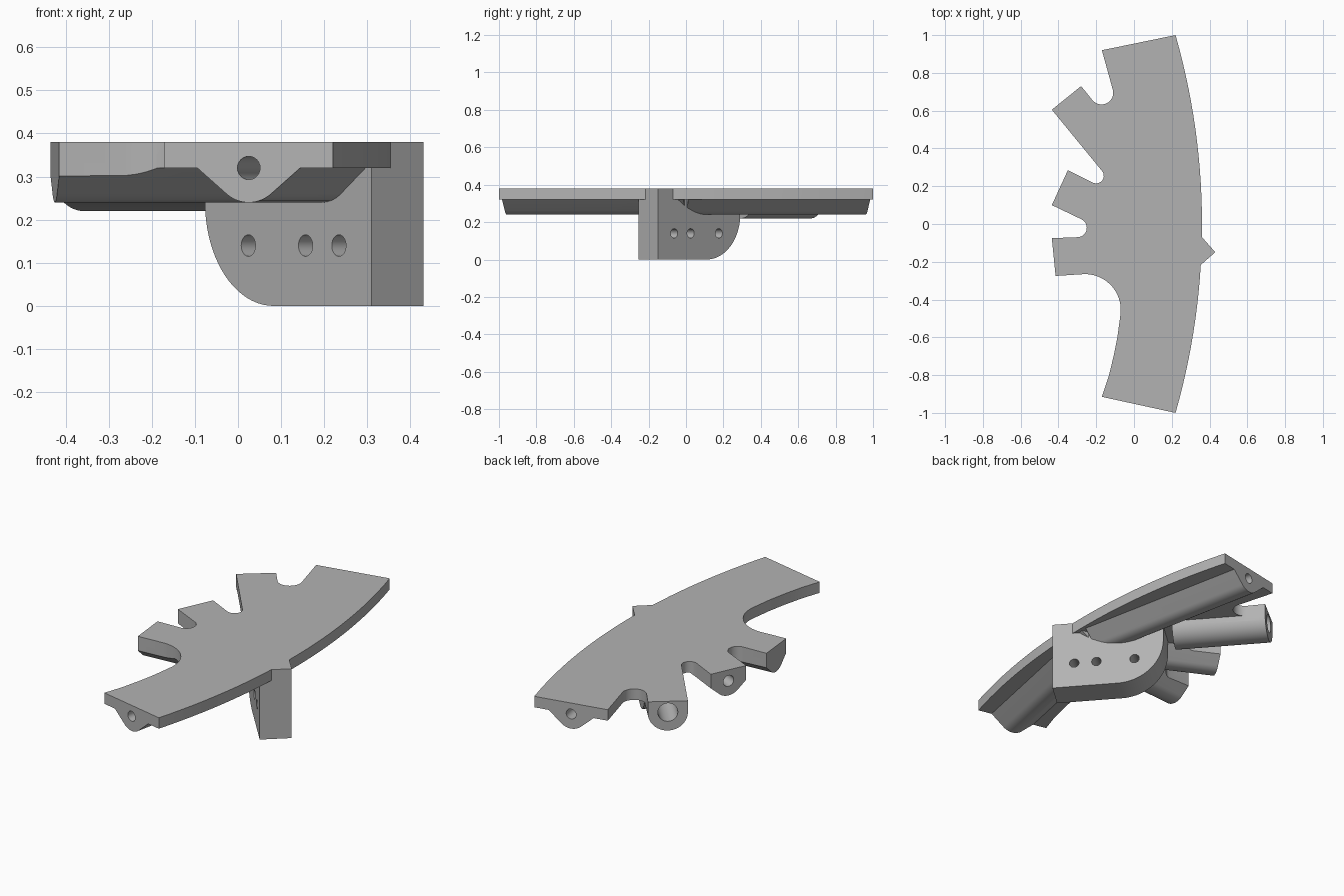
import bpy, bmesh
from math import cos, sin, radians, sqrt
from mathutils import Matrix, Vector

if "Cube" in bpy.data.objects:
    bpy.data.objects.remove(bpy.data.objects["Cube"], do_unlink=True)

grey = bpy.data.materials.new("plain grey")
grey.use_nodes = True
colour = (0.45, 0.45, 0.45, 1)
grey.diffuse_color = colour
grey.node_tree.nodes["Principled BSDF"].inputs["Base Color"].default_value = colour

TOP, UNDER = 0.38, 0.32      # slab faces; the bores run level with its underside
UP = Vector((0, 0, 1))


def arc(cx, cy, r, a0, a1, n=14):
    angles = [radians(a0 + (a1 - a0) * i / n) for i in range(n + 1)]
    return [(cx + r * cos(a), cy + r * sin(a)) for a in angles]


def prism(name, points, depth, frame=Matrix()):
    """Extrude a 2D outline along the local z of a frame."""
    bm = bmesh.new()
    face = bm.faces.new([bm.verts.new((x, y, 0)) for x, y in points])
    grown = bmesh.ops.extrude_face_region(bm, geom=[face])["geom"]
    moved = [v for v in grown if isinstance(v, bmesh.types.BMVert)]
    bmesh.ops.translate(bm, verts=moved, vec=(0, 0, depth))
    bmesh.ops.recalc_face_normals(bm, faces=bm.faces)
    bm.transform(frame)
    mesh = bpy.data.meshes.new(name)
    bm.to_mesh(mesh)
    bm.free()
    mesh.materials.append(grey)
    ob = bpy.data.objects.new(name, mesh)
    bpy.context.collection.objects.link(ob)
    return ob


def frame(origin, x_axis, z_axis):
    m = Matrix((x_axis, UP, z_axis)).transposed().to_4x4()
    m.translation = origin
    return m


def combine(target, other, operation):
    mod = target.modifiers.new("combine", "BOOLEAN")
    mod.operation, mod.solver, mod.object = operation, "EXACT", other
    bpy.context.view_layer.objects.active = target
    bpy.ops.object.modifier_apply(modifier=mod.name)
    bpy.data.objects.remove(other, do_unlink=True)


def along(start, end, back=0.0):
    """Frame looking from start towards end, optionally pulled back."""
    a, b = Vector((*start, 0)), Vector((*end, 0))
    d = (b - a).normalized()
    return frame(a - d * back, UP.cross(d), d), (b - a).length


# Outline: bowed outer edge, then the notched inner edge
bow = 3.64
outline = [(0.36 - bow + sqrt(bow**2 - (i / 14)**2), i / 14) for i in range(-14, 15)]
outline += [(-0.17, 0.92)] + arc(-0.172, 0.695, 0.062, 10, -139)
outline += [(-0.28, 0.73), (-0.435, 0.605)] + arc(-0.2, 0.255, 0.04, 40, -115)
outline += [(-0.35, 0.285), (-0.435, 0.10)] + arc(-0.3, -0.02, 0.05, 64, -86)
outline += [(-0.435, -0.075), (-0.415, -0.275)] + arc(-0.26, -0.455, 0.19, 90, -10)
outline += [(-0.088, -0.6), (-0.108, -0.7), (-0.135, -0.81), (-0.17, -0.915)]

# Rib cross-sections: tapered V with a round keel, and a plain half round
keel = [(0.122, 0.35), (0.122, UNDER)] + arc(0, UNDER, 0.08, -49, -131) \
    + [(-0.122, UNDER), (-0.122, 0.35)]
half_round = [(0.1, 0.35)] + arc(0, UNDER, 0.1, 0, -180, 28) + [(-0.1, 0.35)]

# Rib start, rib end, section, bore radius
ribs = [
    ((0.025, -0.957), (0.222, 0.01), keel, 0.027),
    ((0.025, 0.957), (0.222, -0.01), keel, 0.027),
    ((-0.357, 0.667), (-0.03, 0.295), half_round, 0.05),
    ((-0.392, 0.192), (0.2, -0.1), keel, 0.03),
    ((-0.425, -0.175), (0.2, -0.128), keel, 0.03),
]

# Slab with ribs, trimmed to the outline
body = prism("curved_ribbed_plate", outline, TOP - UNDER, Matrix.Translation((0, 0, UNDER)))
for start, end, section, _ in ribs:
    f, length = along(start, end, 0.06)
    combine(body, prism("rib", section, length + 0.06, f), "UNION")
combine(body, prism("trim", outline, 0.5, Matrix.Translation((0, 0, 0.1))), "INTERSECT")

# Mounting fin with one rounded corner
run = Vector((-0.66, 0.75, 0)).normalized()
side = run.cross(UP)
corner = Vector((0.31, -0.255, 0))
fin_length, thick, round_r = 0.585, 0.16, 0.24
fin = [(0, TOP), (0, 0)] + arc(fin_length - round_r, round_r, round_r, -90, 0, 20) \
    + [(fin_length, TOP)]
combine(body, prism("mounting_fin", fin, thick, frame(corner, run, side)), "UNION")

# Bores in the rib ends and cross holes in the fin
for start, end, _, radius in ribs:
    f, length = along(start, end, 0.05)
    circle = arc(0, UNDER, radius, 0, 345, 23)
    combine(body, prism("bore", circle, 0.4, f), "DIFFERENCE")
for s in (0.115, 0.232, 0.433):
    hole = arc(s, 0.14, 0.025, 0, 345, 23)
    f = frame(corner - side * 0.05, run, side)
    combine(body, prism("fin_hole", hole, thick + 0.1, f), "DIFFERENCE")

bpy.ops.object.select_all(action="DESELECT")
body.select_set(True)
bpy.context.view_layer.objects.active = body
bpy.ops.object.shade_smooth_by_angle(angle=radians(25))
